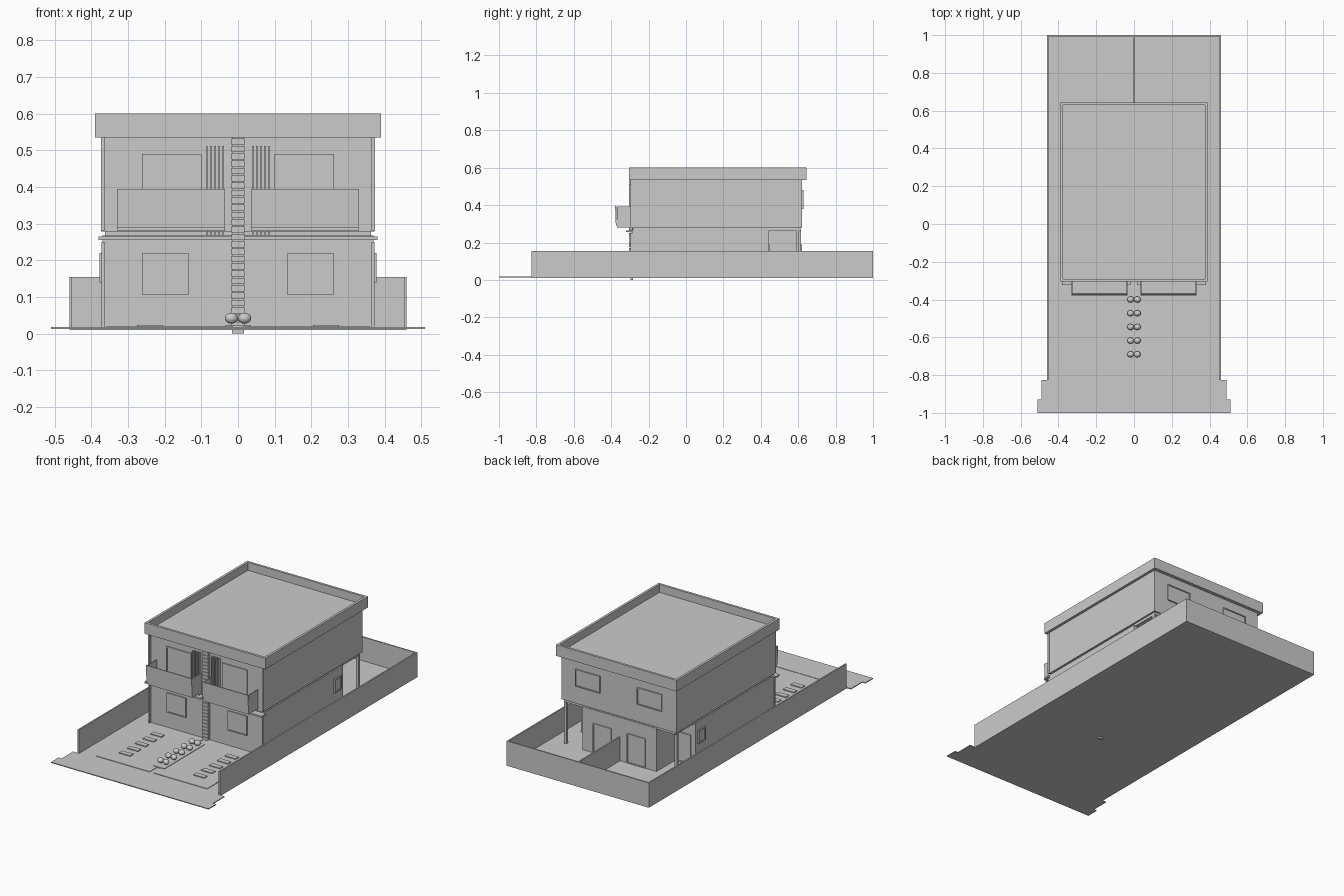
import bpy
import bmesh
from mathutils import Vector

cube = bpy.data.objects.get("Cube")
if cube:
    bpy.data.objects.remove(cube, do_unlink=True)

GREY = (0.6, 0.6, 0.6, 1)
mat = bpy.data.materials.new("light grey")
mat.use_nodes = True
mat.diffuse_color = GREY
mat.node_tree.nodes["Principled BSDF"].inputs["Base Color"].default_value = GREY


def finish(name, bm):
    me = bpy.data.meshes.new(name)
    bm.to_mesh(me)
    bm.free()
    me.materials.append(mat)
    ob = bpy.data.objects.new(name, me)
    bpy.context.collection.objects.link(ob)
    return ob


def add_box(bm, x, y, z):
    """Box spanning the given (low, high) ranges."""
    verts = bmesh.ops.create_cube(bm, size=1)["verts"]
    for v in verts:
        v.co = Vector((r[0] + (c + 0.5) * (r[1] - r[0])) for c, r in zip(v.co, (x, y, z)))


def box(name, x, y, z, mirror=False):
    bm = bmesh.new()
    add_box(bm, x, y, z)
    if mirror:
        add_box(bm, (-x[1], -x[0]), y, z)
    return finish(name, bm)


def prism(name, outline, z):
    """Vertical extrusion of a plan outline."""
    bm = bmesh.new()
    face = bm.faces.new([bm.verts.new((px, py, z[0])) for px, py in outline])
    top = bmesh.ops.extrude_face_region(bm, geom=[face])["geom"]
    bmesh.ops.translate(bm, vec=(0, 0, z[1] - z[0]),
                        verts=[g for g in top if isinstance(g, bmesh.types.BMVert)])
    bmesh.ops.recalc_face_normals(bm, faces=bm.faces)
    return finish(name, bm)


def mirrored(half):
    return half + [(-x, y) for x, y in reversed(half)]


def frame(name, x, z, y, depth, bar=0.006):
    """Mirrored pair of window frames with a thin pane on a y-facing wall."""
    bm = bmesh.new()
    for s in (1, -1):
        x0, x1 = sorted((s * x[0], s * x[1]))
        yr = tuple(sorted((y, y + depth)))
        for xr, zr in (((x0, x0 + bar), z), ((x1 - bar, x1), z),
                       ((x0 + bar, x1 - bar), (z[0], z[0] + bar)),
                       ((x0 + bar, x1 - bar), (z[1] - bar, z[1]))):
            add_box(bm, xr, yr, zr)
        add_box(bm, (x0 + bar, x1 - bar), tuple(sorted((y, y + depth * 0.5))),
                (z[0] + bar, z[1] - bar))
    return finish(name, bm)


# Plot, pavement and boundary walls
box("plot_slab", (-0.46, 0.46), (-0.83, 1), (0.01, 0.016))
prism("pavement", mirrored([(0.51, -1), (0.51, -0.93), (0.49, -0.93), (0.49, -0.825)]),
      (0.013, 0.018))
box("side_wall", (0.452, 0.46), (-0.825, 1), (0.01, 0.155), True)
box("back_wall", (-0.452, 0.452), (0.992, 1), (0.01, 0.155))
box("garden_divider", (-0.004, 0.004), (0.6, 0.992), (0.016, 0.155))

# Front yard
box("yard_paving", (0.012, 0.36), (-0.8, -0.29), (0.016, 0.019), True)
box("planting_bed", (-0.035, 0.035), (-0.73, -0.36), (0.016, 0.022))
slabs, shrubs = bmesh.new(), bmesh.new()
for i in range(5):
    y = -0.4 - 0.0725 * i
    for s in (1, -1):
        add_box(slabs, (s * 0.24 - 0.035, s * 0.24 + 0.035), (y - 0.015, y + 0.015), (0.016, 0.024))
        ball = bmesh.ops.create_uvsphere(shrubs, u_segments=16, v_segments=10, radius=0.018)["verts"]
        bmesh.ops.scale(shrubs, vec=(1, 0.9, 0.82), verts=ball)
        bmesh.ops.translate(shrubs, vec=(s * 0.018, y, 0.042), verts=ball)
finish("stepping_slabs", slabs)
shrub_ob = finish("shrubs", shrubs)
for p in shrub_ob.data.polygons:
    p.use_smooth = True

# House storeys, with open corners at the back of the ground floor
prism("ground_floor", mirrored([(0.37, -0.285), (0.37, 0.44), (0.24, 0.44), (0.24, 0.615)]),
      (0.016, 0.268))
box("floor_joint", (-0.362, 0.362), (-0.28, 0.612), (0.262, 0.282))
box("upper_floor", (-0.372, 0.372), (-0.285, 0.62), (0.278, 0.552))
box("porch_post", (0.35, 0.365), (0.59, 0.605), (0.016, 0.268), True)
box("front_fin", (0.364, 0.372), (-0.298, -0.285), (0.016, 0.25), True)
box("upper_front_fin", (0.364, 0.373), (-0.298, -0.285), (0.28, 0.535), True)
box("front_canopy", (0.018, 0.38), (-0.322, -0.285), (0.255, 0.265), True)

# Roof parapet
bm = bmesh.new()
for s in (1, -1):
    add_box(bm, tuple(sorted((s * 0.376, s * 0.39))), (-0.305, 0.643), (0.535, 0.6))
add_box(bm, (-0.376, 0.376), (-0.305, -0.291), (0.535, 0.6))
add_box(bm, (-0.376, 0.376), (0.629, 0.643), (0.535, 0.6))
finish("parapet", bm)
box("roof_deck", (-0.376, 0.376), (-0.291, 0.629), (0.537, 0.553))

# Central stone pillar built from stacked courses
box("pillar_core", (-0.016, 0.016), (-0.298, -0.284), (0, 0.535))
bm = bmesh.new()
count = 26
step = 0.52 / count
for i in range(count):
    add_box(bm, (-0.018, 0.018), (-0.304, -0.285), (0.015 + i * step, 0.012 + (i + 1) * step))
finish("pillar_courses", bm)

# Balconies: floor, side panels and an outward leaning front
box("balcony_floor", (0.035, 0.328), (-0.37, -0.285), (0.28, 0.294), True)
box("balcony_inner_side", (0.035, 0.04), (-0.37, -0.285), (0.29, 0.393), True)
box("balcony_outer_side", (0.325, 0.33), (-0.37, -0.285), (0.29, 0.393), True)
front = box("balcony_front", (0.035, 0.33), (-0.375, -0.369), (0.29, 0.395), True)
for v in front.data.vertices:
    if v.co.z > 0.35:
        v.co.y -= 0.004

# Vertical louvres beside the pillar
bm = bmesh.new()
for s in (1, -1):
    for i in range(5):
        x = s * (0.041 + 0.011 * i)
        add_box(bm, (x - 0.0025, x + 0.0025), (-0.305, -0.285), (0.268, 0.512))
finish("louvres", bm)

# Windows and doors
frame("balcony_doors", (0.1, 0.262), (0.294, 0.49), -0.285, -0.006)
frame("front_windows", (0.135, 0.26), (0.105, 0.22), -0.285, -0.006)
frame("back_windows", (0.12, 0.28), (0.38, 0.48), 0.62, 0.008)
frame("back_doors", (0.05, 0.17), (0.018, 0.19), 0.615, 0.006)
frame("porch_doors", (0.26, 0.34), (0.018, 0.19), 0.44, 0.006)
bm = bmesh.new()
for s in (1, -1):
    for d, yr, zr in ((0.378, (0.355, 0.362), (0.14, 0.22)), (0.378, (0.413, 0.42), (0.14, 0.22)),
                      (0.378, (0.362, 0.413), (0.14, 0.147)), (0.378, (0.362, 0.413), (0.213, 0.22)),
                      (0.373, (0.362, 0.413), (0.147, 0.213))):
        add_box(bm, tuple(sorted((s * 0.369, s * d))), yr, zr)
finish("side_windows", bm)
